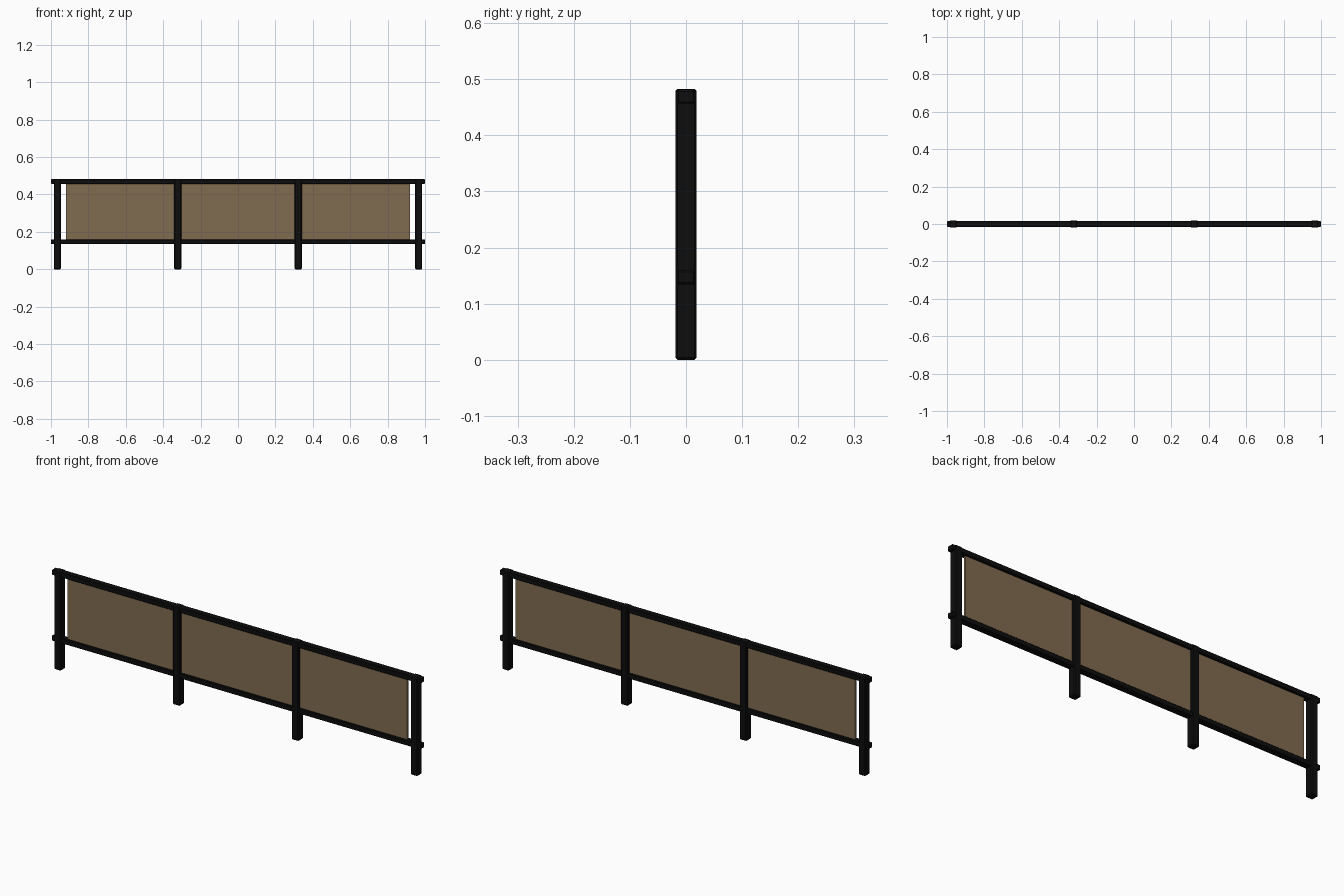
import bpy

if "Cube" in bpy.data.objects:
    bpy.data.objects.remove(bpy.data.objects["Cube"])


def material(name, rgb):
    m = bpy.data.materials.new(name)
    m.diffuse_color = (*rgb, 1)
    m.use_nodes = True
    m.node_tree.nodes["Principled BSDF"].inputs["Base Color"].default_value = m.diffuse_color
    return m


def box(name, x, z, size, mat, bevel=0.0):
    """Axis-aligned box centred on y = 0, with chamfered edges."""
    bpy.ops.mesh.primitive_cube_add(size=1, location=(x, 0, z))
    ob = bpy.context.object
    ob.name = name
    ob.scale = size
    bpy.ops.object.transform_apply(location=False, rotation=False, scale=True)
    ob.data.materials.append(mat)
    if bevel:
        mod = ob.modifiers.new("chamfer", 'BEVEL')
        mod.width = bevel
        mod.segments = 1
    return ob


black = material("black metal", (0.004, 0.004, 0.004))
brown = material("brown panel", (0.22, 0.15, 0.08))

# Four upright posts
for i in range(4):
    box(f"post_{i + 1}", -0.966 + i * 0.644, 0.2415, (0.038, 0.038, 0.483), black, 0.004)

# Top and bottom rails running the full length
box("top_rail", 0, 0.469, (2.0, 0.032, 0.025), black, 0.003)
box("bottom_rail", 0, 0.147, (2.0, 0.032, 0.025), black, 0.003)

# Thin infill panel between the rails
box("infill_panel", 0, 0.308, (1.84, 0.011, 0.316), brown)
